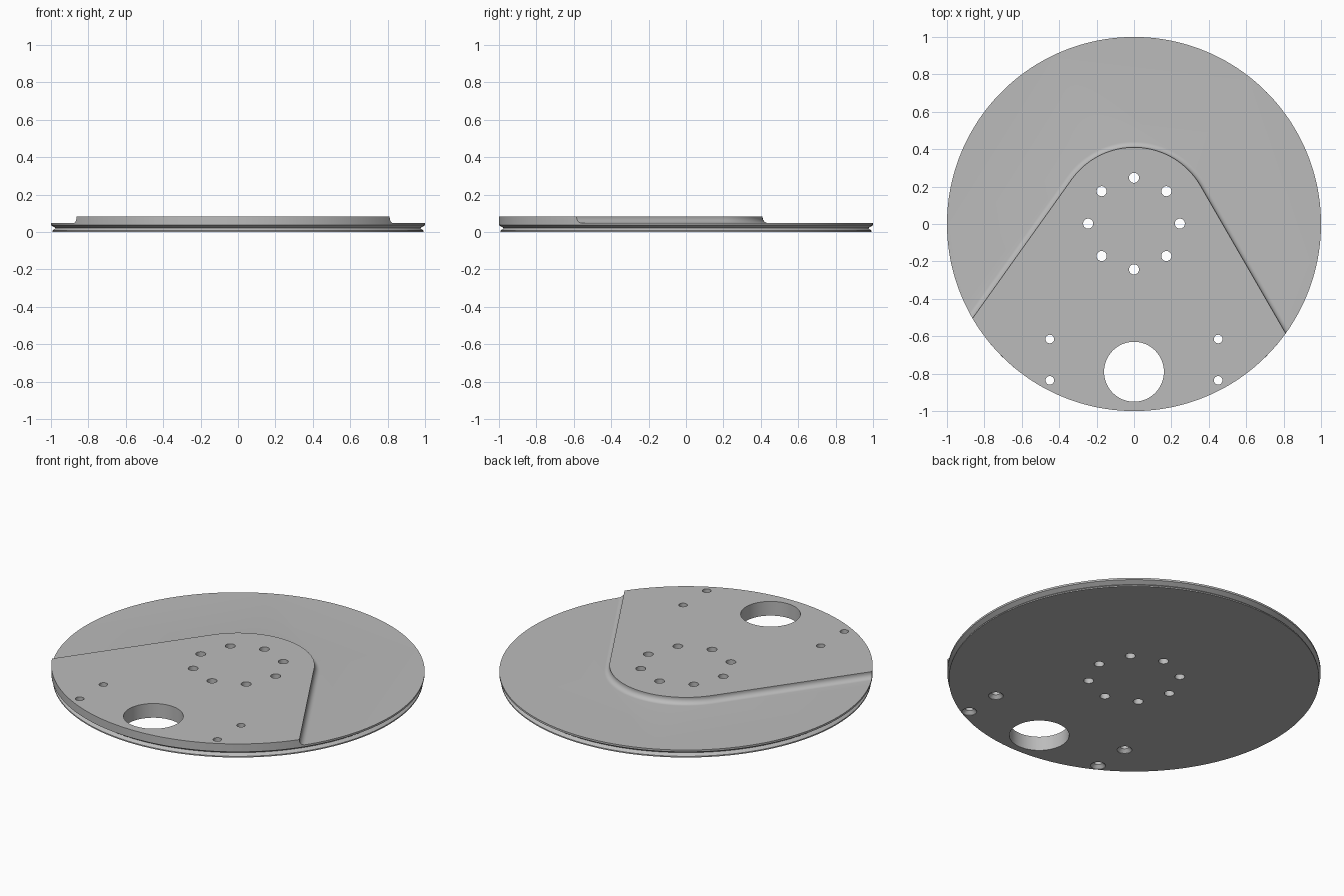
import bpy, bmesh, math
from math import cos, sin, pi, radians, acos

if "Cube" in bpy.data.objects:
    bpy.data.objects.remove(bpy.data.objects["Cube"])

RIGHT, LEFT = radians(30), radians(144.5)   # normals of the two straight plate edges
BASE_Z, TOP_Z, FILLET = 0.048, 0.084, 0.03
N_NOSE, N_FRONT, N_BACK = 32, 96, 120

metal = bpy.data.materials.new("grey metal")
metal.diffuse_color = (0.5, 0.5, 0.5, 1)
metal.use_nodes = True
metal.node_tree.nodes["Principled BSDF"].inputs["Base Color"].default_value = metal.diffuse_color


def span(a, b, n):
    return [a + (b - a) * i / n for i in range(n + 1)]


def front_angles(r):
    """Rim angles from the left plate corner, round the front, to the right corner."""
    return span(LEFT + acos(r), RIGHT + 2 * pi - acos(r), N_FRONT)


def plate_loop(bm, r, z):
    """Raised plate outline: rounded nose, straight tangents, rim arc."""
    pts = [(r * cos(a), r * sin(a)) for a in span(RIGHT, LEFT, N_NOSE)]
    pts += [(cos(a), sin(a)) for a in front_angles(r)]
    return [bm.verts.new((x, y, z)) for x, y in pts]


def bridge(bm, lower, upper):
    n = len(lower)
    for i in range(n):
        j = (i + 1) % n
        bm.faces.new((lower[i], lower[j], upper[j], upper[i]))


def make_object(name, bm):
    bmesh.ops.recalc_face_normals(bm, faces=bm.faces)
    mesh = bpy.data.meshes.new(name)
    bm.to_mesh(mesh)
    bm.free()
    mesh.materials.append(metal)
    obj = bpy.data.objects.new(name, mesh)
    bpy.context.collection.objects.link(obj)
    return obj


# Round plate with the raised, filleted wedge in one solid
bm = bmesh.new()
r_nose = 0.41
sections = [(r_nose + FILLET * (1 - sin(t)), BASE_Z + FILLET * (1 - cos(t)))
            for t in span(0, pi / 2, 8)] + [(r_nose, TOP_Z)]
loops = [plate_loop(bm, r, z) for r, z in sections]
for low, high in zip(loops, loops[1:]):
    bridge(bm, low, high)
bm.faces.new(loops[-1])

# Rim with V groove
r_foot = r_nose + FILLET
front = front_angles(r_foot)
back = span(front[-1], front[0] + 2 * pi, N_BACK)[1:-1]
foot = loops[0]
front_verts = foot[N_NOSE + 1:]
back_verts = [bm.verts.new((cos(a), sin(a), BASE_Z)) for a in back]
bm.faces.new(foot[:N_NOSE + 1] + [front_verts[0]] + back_verts[::-1] + [front_verts[-1]])
ring = front_verts + back_verts
for r, z in [(1, 0.037), (0.975, 0.021), (0.992, 0.007), (0.992, 0)]:
    nxt = [bm.verts.new((r * cos(a), r * sin(a), z)) for a in front + back]
    bridge(bm, nxt, ring)
    ring = nxt
bm.faces.new(ring)
plate = make_object("round_plate", bm)


# Hole cutters
def add_cutter(bm, x, y, profile, n):
    rings = [[bm.verts.new((x + r * cos(2 * pi * i / n), y + r * sin(2 * pi * i / n), z))
              for i in range(n)] for r, z in profile]
    for low, high in zip(rings, rings[1:]):
        bridge(bm, low, high)
    bm.faces.new(rings[0])
    bm.faces.new(rings[-1])


bm = bmesh.new()
for k in range(8):                                   # bolt circle
    a = k * pi / 4
    add_cutter(bm, 0.245 * cos(a), 0.245 * sin(a) + 0.002, [(0.027, -0.1), (0.027, 0.2)], 32)
for x in (-0.45, 0.45):                              # countersunk corner holes
    for y in (-0.615, -0.836):
        add_cutter(bm, x, y, [(0.04, -0.1), (0.04, 0.002), (0.023, 0.02), (0.023, 0.2)], 32)
add_cutter(bm, 0, -0.79, [(0.16, -0.1), (0.16, 0.2)], 96)   # large hole
cutter = make_object("hole_cutter", bm)
cutter.hide_render = True

mod = plate.modifiers.new("holes", 'BOOLEAN')
mod.operation, mod.solver, mod.object = 'DIFFERENCE', 'EXACT', cutter
bpy.context.view_layer.objects.active = plate
plate.select_set(True)
bpy.ops.object.modifier_apply(modifier=mod.name)
bpy.data.objects.remove(cutter)
bpy.ops.object.shade_smooth_by_angle(angle=radians(25))
